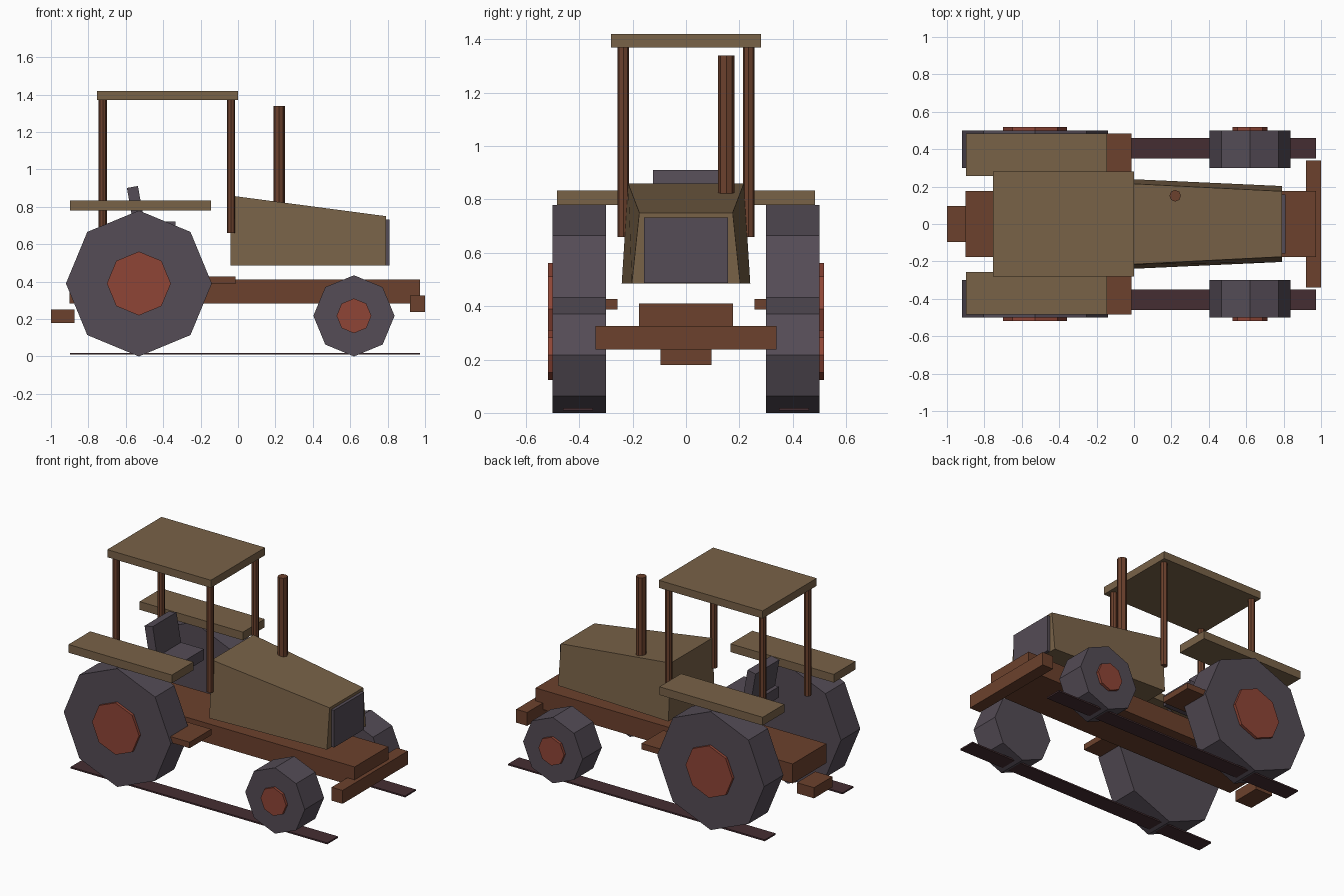
import bpy, bmesh, math
from mathutils import Matrix

if "Cube" in bpy.data.objects:
    bpy.data.objects.remove(bpy.data.objects["Cube"])


def material(name, rgb):
    m = bpy.data.materials.new(name)
    m.diffuse_color = (*rgb, 1)
    m.use_nodes = True
    m.node_tree.nodes["Principled BSDF"].inputs["Base Color"].default_value = m.diffuse_color
    return m


TAN = material("tan_panel", (0.190, 0.122, 0.064))
GREY = material("grey_rubber", (0.089, 0.072, 0.092))
RED = material("red_hub", (0.275, 0.060, 0.037))
BROWN = material("brown_frame", (0.150, 0.053, 0.026))
DARK = material("dark_track", (0.060, 0.027, 0.032))


def finish(name, bm, mat):
    bmesh.ops.recalc_face_normals(bm, faces=bm.faces)
    me = bpy.data.meshes.new(name)
    bm.to_mesh(me)
    bm.free()
    me.materials.append(mat)
    ob = bpy.data.objects.new(name, me)
    bpy.context.collection.objects.link(ob)
    return ob


def box(name, x, y, z, mat):
    """Box from (min, max) ranges on each axis."""
    bm = bmesh.new()
    bmesh.ops.create_cube(bm, size=1)
    for v in bm.verts:
        v.co = [r[0] if c < 0 else r[1] for c, r in zip(v.co, (x, y, z))]
    return finish(name, bm, mat)


def cylinder(name, centre, radius, length, mat, along_y=False):
    """Eight-sided cylinder with corners on the axes."""
    bm = bmesh.new()
    bmesh.ops.create_cone(bm, cap_ends=True, segments=8,
                          radius1=radius, radius2=radius, depth=length)
    if along_y:
        bmesh.ops.rotate(bm, verts=bm.verts, matrix=Matrix.Rotation(math.pi / 2, 3, 'X'))
    bmesh.ops.translate(bm, verts=bm.verts, vec=centre)
    return finish(name, bm, mat)


# Frame, front bumper and rear hitch
box("chassis", (-0.90, 0.973), (-0.176, 0.176), (0.282, 0.41), BROWN)
box("front_bumper", (0.92, 1.0), (-0.34, 0.34), (0.237, 0.325), BROWN)
box("rear_hitch", (-1.0, -0.875), (-0.096, 0.096), (0.18, 0.25), BROWN)

# Hood: tapered to the front and towards the top
hood = box("hood", (-0.04, 0.79), (-1, 1), (0.485, 0.86), TAN)
for v in hood.data.vertices:
    front, top = v.co.x > 0, v.co.z > 0.6
    half = (0.175 if top else 0.203) if front else (0.217 if top else 0.241)
    v.co.y *= half
    if front and top:
        v.co.z = 0.75
box("grille", (0.785, 0.81), (-0.157, 0.157), (0.487, 0.732), GREY)
cylinder("exhaust_pipe", (0.22, 0.151, 1.04), 0.031, 0.60, BROWN)

# Seat with a backrest leaning to the rear
box("seat_cushion", (-0.59, -0.335), (-0.124, 0.124), (0.65, 0.722), GREY)
back = box("seat_backrest", (-0.03, 0.03), (-0.124, 0.124), (-0.13, 0.13), GREY)
back.data.transform(Matrix.Translation((-0.542, 0, 0.778)) @ Matrix.Rotation(math.radians(-10), 4, 'Y'))

# Canopy
box("roof", (-0.755, 0.0), (-0.282, 0.282), (1.37, 1.42), TAN)

# Parts repeated on both sides
for side, s in (("left", 1), ("right", -1)):
    def span(a, b):
        return tuple(sorted((s * a, s * b)))

    for end, x in (("front", -0.038), ("rear", -0.723)):
        cylinder(f"{side}_{end}_post", (x, s * 0.235, 1.02), 0.022, 0.72, BROWN)
    for end, x, r, hub in (("front", 0.62, 0.217, 0.093), ("rear", -0.53, 0.39, 0.171)):
        cylinder(f"{side}_{end}_tyre", (x, s * 0.40, r), r, 0.20, GREY, True)
        cylinder(f"{side}_{end}_hub", (x, s * 0.46, r), hub, 0.116, RED, True)
    box(f"{side}_fender", (-0.897, -0.144), span(0.257, 0.483), (0.78, 0.834), TAN)
    box(f"{side}_step", (-0.26, -0.014), span(0.257, 0.483), (0.387, 0.426), BROWN)
    box(f"{side}_track_strip", (-0.897, 0.973), span(0.349, 0.461), (0.009, 0.019), DARK)
